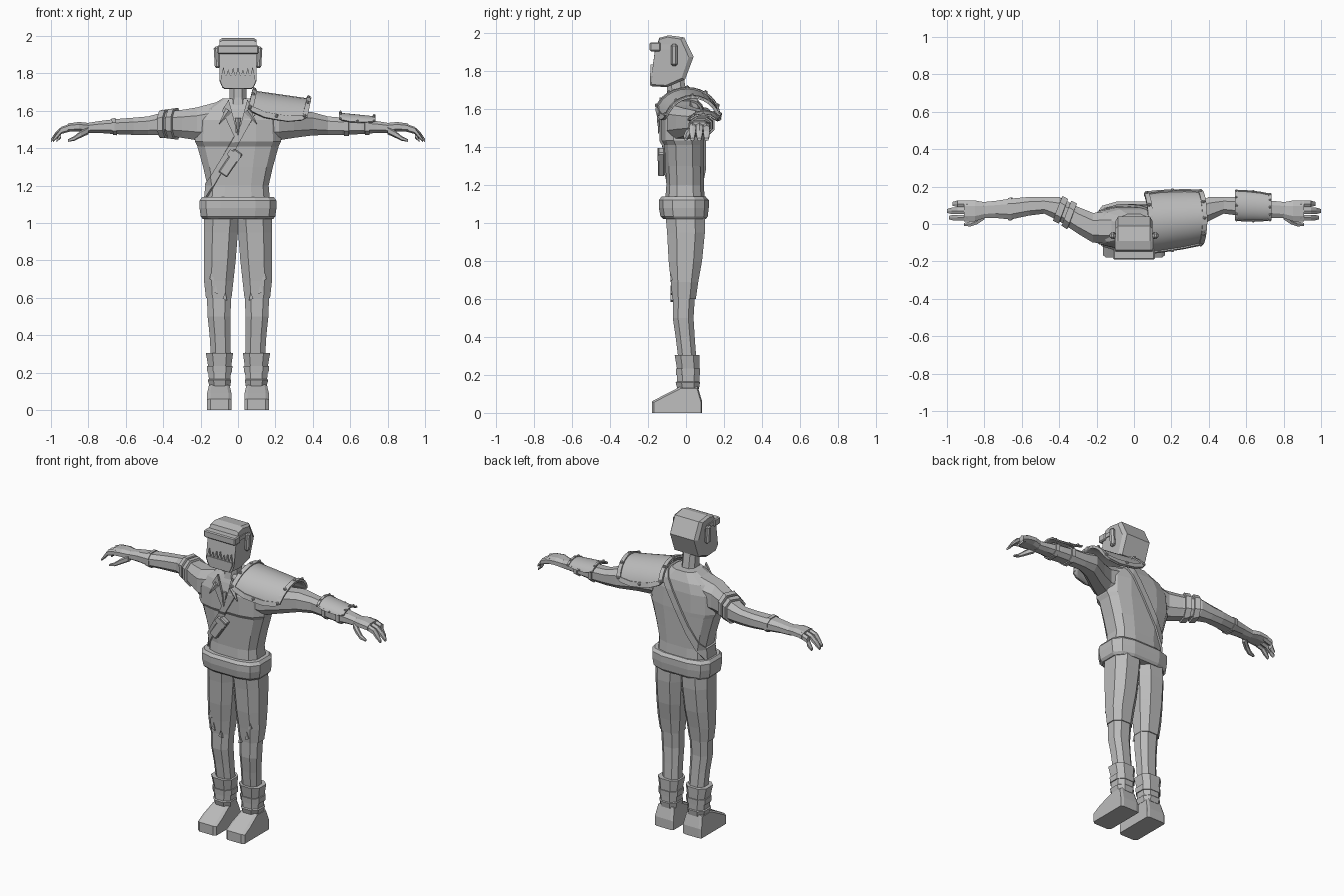
import bpy, bmesh, math
from mathutils import Vector, Matrix

if "Cube" in bpy.data.objects:
    bpy.data.objects.remove(bpy.data.objects["Cube"])

grey = bpy.data.materials.new("plain grey")
grey.diffuse_color = (0.5, 0.5, 0.5, 1)
grey.use_nodes = True
grey.node_tree.nodes["Principled BSDF"].inputs["Base Color"].default_value = grey.diffuse_color


def finish(name, bm, thick=0.0, smooth=False):
    bmesh.ops.recalc_face_normals(bm, faces=bm.faces) if thick == 0 else None
    me = bpy.data.meshes.new(name)
    bm.to_mesh(me)
    bm.free()
    ob = bpy.data.objects.new(name, me)
    bpy.context.collection.objects.link(ob)
    me.materials.append(grey)
    for p in me.polygons:
        p.use_smooth = smooth
    if thick:
        m = ob.modifiers.new("thickness", 'SOLIDIFY')
        m.thickness, m.offset = thick, 1
    return ob


def loft(name, rings):
    bm = bmesh.new()
    rows = [[bm.verts.new(p) for p in r] for r in rings]
    n = len(rows[0])
    for a, b in zip(rows, rows[1:]):
        for i in range(n):
            bm.faces.new((a[i], a[(i + 1) % n], b[(i + 1) % n], b[i]))
    bm.faces.new(rows[0])
    bm.faces.new(rows[-1])
    return finish(name, bm)


def outline(n, power):
    # rounded-box outline with n corners
    for i in range(n):
        t = 2 * math.pi * (i + 0.5) / n
        c, s = math.cos(t), math.sin(t)
        yield math.copysign(abs(c) ** power, c), math.copysign(abs(s) ** power, s)


def upright(name, secs, n=8, power=0.8, s=1):
    # sections are (z, x0, x1, y0, y1)
    return loft(name, [[(s * ((a + b) / 2 + u * (b - a) / 2 * k), (c + d) / 2 + v * (d - c) / 2 * k, z)
                        for u, v in outline(n, power)]
                       for z, a, b, c, d in secs for k in [1.06]])


def sideways(name, secs, s, n=8, power=0.8):
    # sections are (x, centre y, centre z, half depth, half height)
    return loft(name, [[(s * x, cy + u * ry * 1.06, cz + v * rz * 1.06) for u, v in outline(n, power)]
                       for x, cy, cz, ry, rz in secs])


def band(name, src, co, normal, width, thick):
    # slice of a body part, thickened outwards
    bm = bmesh.new()
    bm.from_mesh(src.data)
    no = Vector(normal).normalized()
    for side in (1, -1):
        bmesh.ops.bisect_plane(bm, geom=bm.verts[:] + bm.edges[:] + bm.faces[:],
                               plane_co=Vector(co) + no * side * width / 2,
                               plane_no=no * side, clear_outer=True)
    return finish(name, bm, thick)


def box(name, loc, size, rot=0.0, bevel=0.0):
    bm = bmesh.new()
    bmesh.ops.create_cube(bm, size=1, matrix=Matrix.Translation(loc) @ Matrix.Rotation(rot, 4, 'Y')
                          @ Matrix.Diagonal((*size, 1)))
    if bevel:
        bmesh.ops.bevel(bm, geom=bm.edges[:], offset=bevel, segments=1, affect='EDGES')
    return finish(name, bm)


def plate(name, pts, y, depth):
    # flat front-facing cut-out, pts are (x, z)
    return loft(name, [[(x, y, z) for x, z in pts], [(x, y - depth, z) for x, z in pts]])


def spike(name, base, tip, r):
    d = Vector(tip) - Vector(base)
    bm = bmesh.new()
    bmesh.ops.create_cone(bm, segments=5, radius1=r, radius2=0.002, depth=d.length, cap_ends=True,
                          matrix=Matrix.Translation(Vector(base) + d / 2) @ d.to_track_quat('Z', 'Y').to_matrix().to_4x4())
    return finish(name, bm)


def armour(name, at, thick, rivet):
    # arched plate with raised rim and rivets; at(u, v) gives a point
    us = [0, 0.08, 0.3, 0.5, 0.7, 0.92, 1]
    vs = [0, 0.07] + [0.07 + 0.86 * i / 10 for i in range(1, 11)] + [1]
    for part in ("plate", "rim"):
        bm = bmesh.new()
        g = [[bm.verts.new(at(u, v)) for v in vs] for u in us]
        for i in range(len(us) - 1):
            for j in range(len(vs) - 1):
                edge = i in (0, len(us) - 2) or j in (0, len(vs) - 2)
                if part == "plate" or edge:
                    bm.faces.new((g[i][j], g[i + 1][j], g[i + 1][j + 1], g[i][j + 1]))
        for v in [v for v in bm.verts if not v.link_faces]:
            bm.verts.remove(v)
        finish(name + "_" + part, bm, thick * (1 if part == "plate" else 1.8), part == "plate")
    bm = bmesh.new()
    spots = [(u, v) for u in (0.04, 0.96) for v in (0.04, 0.27, 0.5, 0.73, 0.96)] + [(0.5, 0.04), (0.5, 0.96)]
    for u, v in spots:
        c, up = at(u, v), Vector((0, math.sin((v - 0.5) * 2.6), math.cos((v - 0.5) * 2.6)))
        bmesh.ops.create_icosphere(bm, subdivisions=1, radius=rivet, matrix=Matrix.Translation(c + up * thick * 1.8))
    finish(name + "_rivets", bm)


# torso, neck and waist
torso = upright("torso", [(1.06, -.17, .17, -.11, .10), (1.2, -.158, .158, -.10, .09), (1.3, -.18, .18, -.105, .09),
                          (1.41, -.21, .21, -.11, .09), (1.435, -.222, .222, -.125, .09),
                          (1.55, -.215, .215, -.125, .085), (1.61, -.17, .17, -.11, .075),
                          (1.665, -.08, .08, -.09, .05)], 12, 0.65)
upright("neck", [(1.6, -.055, .055, -.11, .02), (1.67, -.045, .045, -.10, .005), (1.76, -.045, .045, -.10, -.01)])
upright("waistband", [(1.02, -.18, .18, -.115, .10), (1.035, -.192, .192, -.13, .11), (1.08, -.198, .198, -.138, .115),
                      (1.12, -.198, .198, -.138, .115), (1.138, -.185, .185, -.125, .10)], 12, 0.6)

# chest strap, sheath and collar details
band("chest_strap", torso, (0, 0, 1.46), (-1.74, 0, 1), 0.04, 0.012)
box("sheath", (-.04, -.13, 1.32), (.055, .035, .15), 0.6, 0.006)
box("sheath_buckle", (-.022, -.142, 1.36), (.07, .018, .035), 0.6)
for s in (-1, 1):
    plate("collar_flap", [(s * .05, 1.66), (s * .085, 1.6), (s * .005, 1.43), (s * .015, 1.53)], -.125, .014)
    spike("necklace_tooth", (s * .05, -.135, 1.6), (s * .1, -.15, 1.53), .02)
spike("necklace_tooth", (0, -.135, 1.56), (0, -.145, 1.47), .016)

# head from a side profile (y, z), narrowing at the sides and jaw
profile = [(-.14, 1.975), (-.09, 1.988), (-.01, 1.977), (.04, 1.875), (-.005, 1.755), (-.1, 1.715),
           (-.182, 1.72), (-.182, 1.765), (-.165, 1.9)]
rings = []
for x, k in ((-.1, .86), (-.085, 1), (.085, 1), (.1, .86)):
    rings.append([(x * (0.84 if z < 1.74 else 1), -.14 + (y + .14) * (k if y > -.14 else 1),
                   1.85 + (z - 1.85) * (k + 1) / 2) for y, z in profile])
loft("head", rings)
box("goggles", (0, -.162, 1.927), (.222, .058, .046), 0, .006)
for s in (-1, 1):
    box("ear", (s * .112, -.062, 1.885), (.03, .036, .115), s * .06, .01)
    box("goggle_strap", (s * .1, -.115, 1.927), (.01, .09, .026))
plate("jaw_mask", [(-.07, 1.725), (.07, 1.725), (.092, 1.775), (.092, 1.79), (-.092, 1.79), (-.092, 1.775)], -.177, .013)
for i in range(7):
    x, h = (i - 3) * .026, (.05, .035, .045)[i % 3]
    plate("tooth", [(x - .012, 1.785), (x + .012, 1.785), (x, 1.785 + h)], -.172, .014)

# arms and hands
for s in (-1, 1):
    arm = sideways("arm", [(.12, -.02, 1.54, .085, .105), (.22, -.02, 1.53, .08, .088), (.30, .02, 1.53, .072, .075),
                           (.40, .08, 1.53, .065, .062), (.48, .10, 1.52, .045, .05), (.56, .095, 1.517, .05, .046),
                           (.66, .08, 1.515, .056, .04), (.74, .078, 1.513, .046, .032), (.81, .075, 1.508, .042, .026)], s)
    sideways("palm", [(.79, .075, 1.508, .04, .026), (.85, .07, 1.515, .056, .025), (.91, .07, 1.51, .056, .022)], s)
    for y, r, end in ((.108, .018, .97), (.07, .018, 1.0), (.034, .016, .99)):
        sideways("finger", [(.89, y, 1.512, r, .02), (.945, y, 1.495, r, .018), (.975 * end, y, 1.47, r, .015),
                            (end, y, 1.44, r * .6, .008)], s, 6)
    sideways("thumb", [(.80, .045, 1.495, .022, .02), (.84, .015, 1.475, .018, .018), (.875, .0, 1.452, .014, .012),
                       (.91, -.002, 1.44, .008, .006)], s, 6)
    if s < 0:
        for x, y in ((-.345, .05), (-.392, .075)):
            band("arm_band", arm, (x, y, 1.53), (-1, .35, 0), .034, .014)
        band("wrist_wrap", arm, (-.66, .08, 1.5), (1, 0, .1), .02, .006)
    else:
        band("guard_strap", arm, (.58, .08, 1.5), (1, 0, 0), .025, .008)
        band("guard_strap", arm, (.69, .08, 1.5), (1, 0, 0), .025, .008)


def shoulder(u, v):
    a = (v - .5) * math.radians(166 - 30 * abs(2 * u - 1) ** 4)
    return Vector((.075 + .315 * u - .035 * (1 - math.cos(a)), .005 + .03 * u + (.16 - .02 * u) * math.sin(a),
                   1.56 - .055 * u + (.14 + .01 * u) * math.cos(a)))


def forearm(u, v):
    a = (v - .5) * math.radians(150 - 30 * abs(2 * u - 1) ** 4)
    return Vector((.54 + .195 * u, .1 - .01 * u + (.083 - .012 * u) * math.sin(a),
                   1.525 - .005 * u + (.06 - .015 * u) * math.cos(a)))


armour("shoulder_guard", shoulder, .009, .011)
armour("forearm_guard", forearm, .005, .008)

# legs, boots and feet
for s in (-1, 1):
    upright("trouser_leg", [(1.06, -.01, .18, -.11, .10), (.95, 0, .183, -.10, .10), (.8, .012, .183, -.092, .085),
                            (.69, .024, .182, -.08, .065), (.6, .034, .172, -.072, .052)], 8, 0.8, s)
    shin = upright("shin", [(.66, .034, .168, -.068, .05), (.5, .04, .163, -.07, .04), (.4, .04, .152, -.055, .046),
                            (.28, .038, .145, -.04, .055)], 8, 0.8, s)
    upright("boot_cuff", [(.305, .026, .172, -.06, .072), (.235, .036, .16, -.048, .07), (.235, .03, .166, -.054, .075),
                          (.2, .032, .164, -.052, .074), (.2, .038, .158, -.048, .07), (.165, .04, .156, -.048, .07),
                          (.16, .036, .162, -.055, .074), (.125, .042, .152, -.045, .068)], 8, 0.75, s)
    # foot: side profile swept across the width
    foot = [(-.18, 0), (-.18, .06), (-.12, .092), (-.03, .138), (.062, .138), (.085, .06), (.085, 0)]
    loft("foot", [[(s * (.1 + w * (.85 if z > .1 else 1)), y * k, z * (1 if k == 1 else .93)) for y, z in foot]
                  for w, k in ((-.066, .93), (-.048, 1), (.048, 1), (.066, .93))])
    # torn cloth at the knee
    for x, z, h in ((.14, .69, .07), (.12, .62, .05), (.07, .585, .045)):
        plate("cloth_tear", [(s * (x - .012), z), (s * (x + .012), z + .01), (s * (x - .002), z + h)], -.066, .016)
